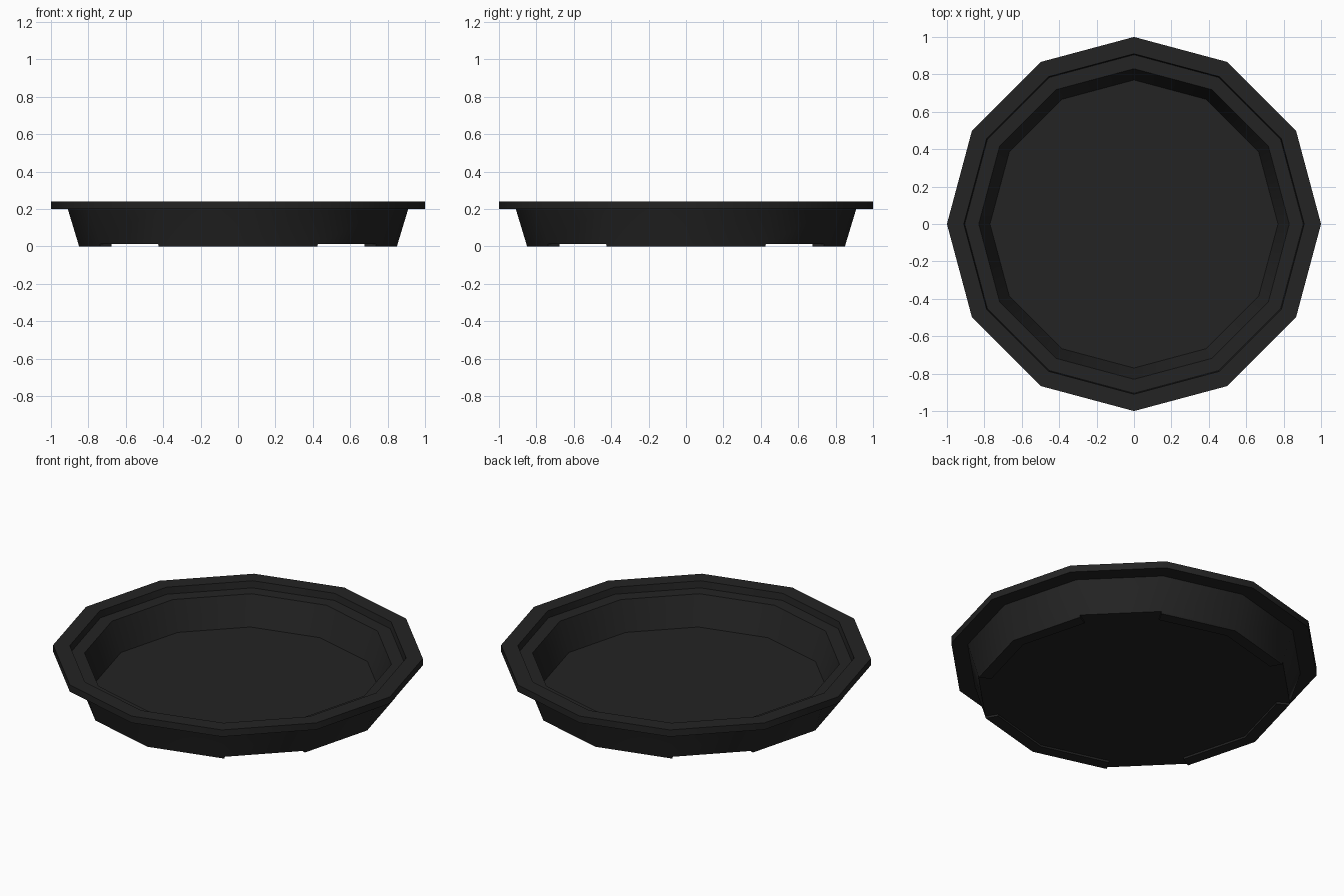
import bpy, bmesh, math

if "Cube" in bpy.data.objects:
    bpy.data.objects.remove(bpy.data.objects["Cube"])

SIDES = 12
FOOT_H = 0.012

# Cross-section (radius, height), from the underside out, over the rim and in to the floor
profile = [(0.78, FOOT_H), (0.853, FOOT_H), (0.91, 0.20), (1.0, 0.20), (1.0, 0.24),
           (0.91, 0.24), (0.905, 0.20), (0.83, 0.20), (0.77, 0.03)]

bm = bmesh.new()
rings = []
for r, z in profile:
    rings.append([bm.verts.new((r * math.cos(math.tau * i / SIDES),
                                r * math.sin(math.tau * i / SIDES), z))
                  for i in range(SIDES)])

# Walls, rim and ledge
foot_faces = []
for k in range(len(rings) - 1):
    a, b = rings[k], rings[k + 1]
    for i in range(SIDES):
        j = (i + 1) % SIDES
        f = bm.faces.new((a[i], a[j], b[j], b[i]))
        # Every third side of the underside ring stays open as a drainage gap
        if k == 0 and i % 3 != 1:
            foot_faces.append(f)

# Underside and inner floor
bm.faces.new(list(reversed(rings[0])))
bm.faces.new(rings[-1])

# Feet: lower the remaining underside ring segments to the ground
ext = bmesh.ops.extrude_face_region(bm, geom=foot_faces)
for v in ext["geom"]:
    if isinstance(v, bmesh.types.BMVert):
        v.co.z = 0.0
        if math.hypot(v.co.x, v.co.y) > 0.82:
            v.co.x *= 0.85 / 0.853
            v.co.y *= 0.85 / 0.853
bmesh.ops.delete(bm, geom=[f for f in foot_faces if f.is_valid], context='FACES_ONLY')
bmesh.ops.recalc_face_normals(bm, faces=bm.faces[:])

mesh = bpy.data.meshes.new("round_tray")
bm.to_mesh(mesh)
bm.free()
tray = bpy.data.objects.new("round_tray", mesh)
bpy.context.collection.objects.link(tray)

# Dark plastic
mat = bpy.data.materials.new("dark_plastic")
mat.diffuse_color = (0.017, 0.017, 0.017, 1.0)
mat.use_nodes = True
mat.node_tree.nodes["Principled BSDF"].inputs["Base Color"].default_value = mat.diffuse_color
mesh.materials.append(mat)

# Smooth round the sides, sharp at rim and floor
bpy.context.view_layer.objects.active = tray
tray.select_set(True)
bpy.ops.object.shade_smooth_by_angle(angle=math.radians(40))
